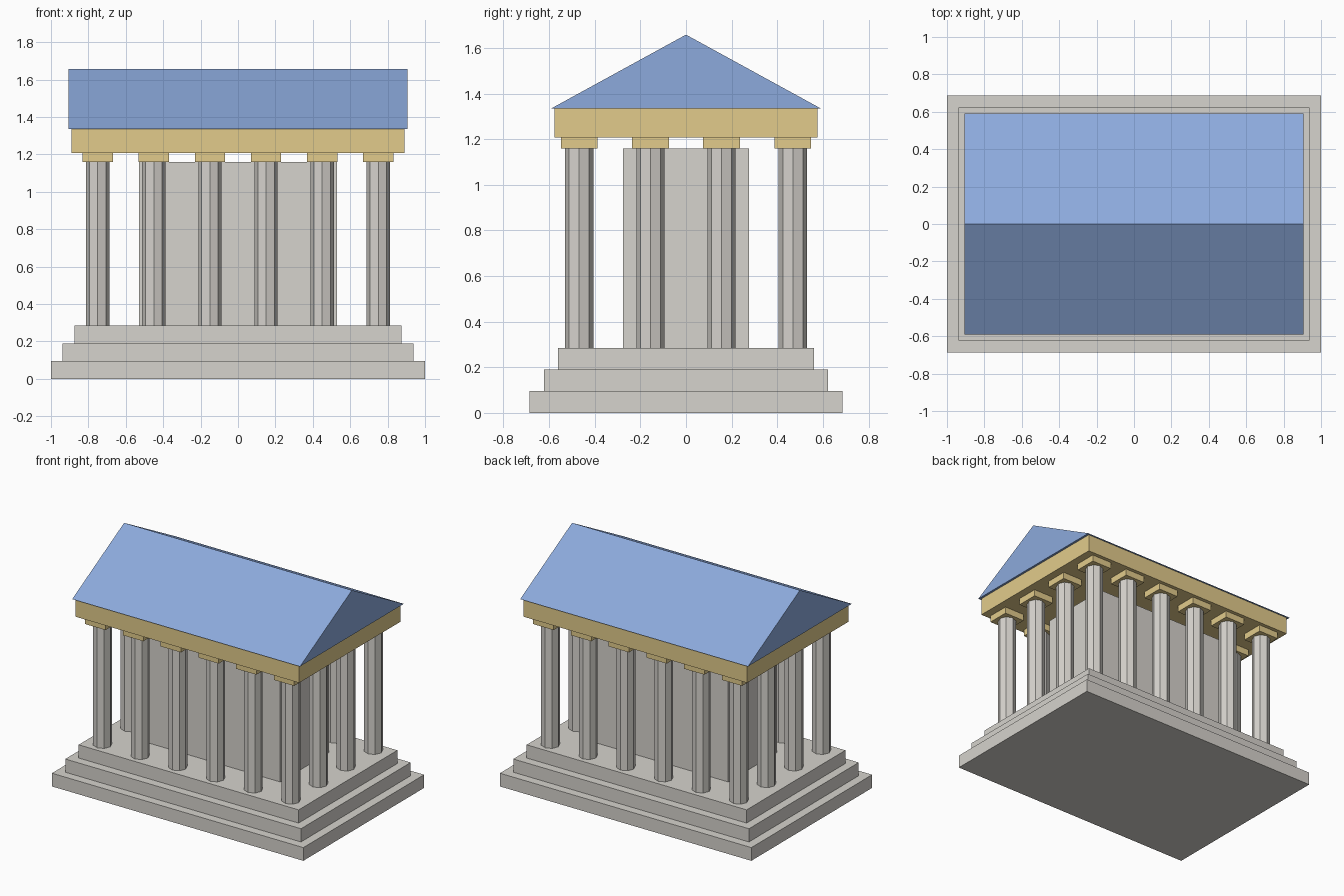
import bpy
import math

if "Cube" in bpy.data.objects:
    bpy.data.objects.remove(bpy.data.objects["Cube"])


def material(name, rgb):
    """Flat colour from 0-255 sRGB values, stored as linear."""
    m = bpy.data.materials.new(name)
    lin = [((c / 255 + 0.055) / 1.055) ** 2.4 for c in rgb]
    m.diffuse_color = (*lin, 1.0)
    m.use_nodes = True
    m.node_tree.nodes["Principled BSDF"].inputs["Base Color"].default_value = m.diffuse_color
    return m


STONE = material("pale stone", (214, 211, 205))
GOLD = material("sandy gold", (226, 203, 139))
BLUE = material("roof blue", (140, 170, 220))


def box(name, half_x, half_y, z0, z1, mat, x=0.0, y=0.0):
    bpy.ops.mesh.primitive_cube_add(size=2, location=(x, y, (z0 + z1) / 2))
    ob = bpy.context.object
    ob.name = name
    ob.scale = (half_x, half_y, (z1 - z0) / 2)
    bpy.ops.object.transform_apply(location=False, rotation=False, scale=True)
    ob.data.materials.append(mat)
    return ob


def column(name, x, y, z0, z1, radius):
    bpy.ops.mesh.primitive_cylinder_add(vertices=8, radius=radius, depth=z1 - z0,
                                        location=(x, y, (z0 + z1) / 2))
    ob = bpy.context.object
    ob.name = name
    ob.data.materials.append(STONE)


# Stepped base
STEP = 0.095
for i in range(3):
    inset = 0.0625 * i
    box(f"base_step_{i + 1}", 1.0 - inset, 0.686 - inset,
        STEP * i, STEP * (i + 1), STONE)
FLOOR = STEP * 3
COL_TOP, BEAM_BOTTOM, BEAM_TOP, RIDGE = 1.16, 1.208, 1.335, 1.658

# Inner chamber
box("inner_chamber", 0.53, 0.277, FLOOR, COL_TOP, STONE)

# Ring of octagonal columns, each with a square capital
NX, NY = 6, 4
n = 0
for i in range(NX):
    for j in range(NY):
        if 0 < i < NX - 1 and 0 < j < NY - 1:
            continue
        x = -0.75 + 1.5 * i / (NX - 1)
        y = -0.468 + 0.936 * j / (NY - 1)
        n += 1
        column(f"column_{n}", x, y, FLOOR, COL_TOP, 0.062)
        box(f"capital_{n}", 0.081, 0.081, COL_TOP, BEAM_BOTTOM, GOLD, x, y)

# Beam resting on the capitals
box("beam", 0.89, 0.576, BEAM_BOTTOM, BEAM_TOP, GOLD)

# Gabled roof: triangular profile extruded along x
RX, RY = 0.906, 0.59
profile = [(-RY, BEAM_TOP), (RY, BEAM_TOP), (0.0, RIDGE)]
verts = [(x, y, z) for x in (-RX, RX) for y, z in profile]
faces = [(0, 2, 1), (3, 4, 5)]
faces += [(k, (k + 1) % 3, (k + 1) % 3 + 3, k + 3) for k in range(3)]
mesh = bpy.data.meshes.new("roof")
mesh.from_pydata(verts, [], faces)
mesh.materials.append(BLUE)
roof = bpy.data.objects.new("roof", mesh)
bpy.context.collection.objects.link(roof)
